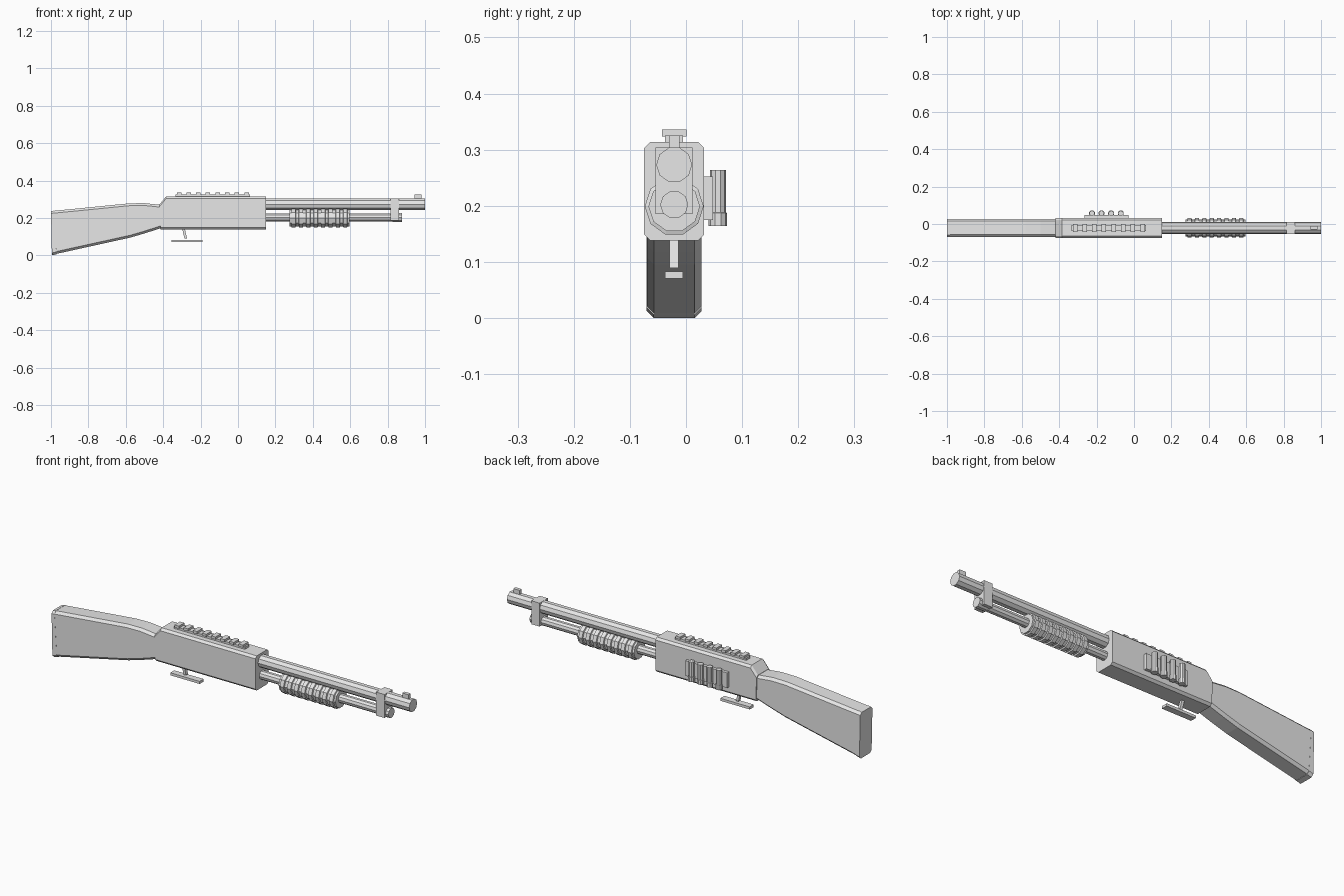
import bpy, bmesh, math
from mathutils import Vector

cube = bpy.data.objects.get("Cube")
if cube:
    bpy.data.objects.remove(cube, do_unlink=True)

CY = -0.021  # centre line of the gun

grey = bpy.data.materials.new("plain_grey")
grey.use_nodes = True
grey.diffuse_color = (0.8, 0.8, 0.8, 1)
grey.node_tree.nodes["Principled BSDF"].inputs["Base Color"].default_value = (0.8, 0.8, 0.8, 1)


def skin(name, rings):
    """Bridge a row of matching rings and cap both ends."""
    bm = bmesh.new()
    loops = [[bm.verts.new(p) for p in ring] for ring in rings]
    n = len(loops[0])
    for a, b in zip(loops, loops[1:]):
        for i in range(n):
            j = (i + 1) % n
            bm.faces.new((a[i], a[j], b[j], b[i]))
    bm.faces.new(loops[0])
    bm.faces.new(loops[-1])
    bmesh.ops.recalc_face_normals(bm, faces=bm.faces)
    mesh = bpy.data.meshes.new(name)
    bm.to_mesh(mesh)
    bm.free()
    mesh.materials.append(grey)
    obj = bpy.data.objects.new(name, mesh)
    bpy.context.collection.objects.link(obj)
    return obj


def box(name, x, y, z):
    """Box from (min, max) pairs."""
    return skin(name, [[(px, y[0], z[0]), (px, y[1], z[0]),
                        (px, y[1], z[1]), (px, y[0], z[1])] for px in x])


def lathe(name, centre, profile, axis="x", sides=10):
    """Turn (position, radius) pairs about an axis through centre."""
    rings = []
    for t, r in profile:
        ring = []
        for i in range(sides):
            a = math.tau * i / sides
            u, v = r * math.cos(a), r * math.sin(a)
            offset = (t, u, v) if axis == "x" else (v, u, t)
            ring.append(Vector(centre) + Vector(offset))
        rings.append(ring)
    return skin(name, rings)


def chamfered_loft(name, stations, half, c):
    """Loft with chamfered long edges; a station is top x, z and bottom x, z."""
    rings = []
    for tx, tz, bx, bz in stations:
        h = tz - bz
        section = [(half - c, 0), (half, c), (half, h - c), (half - c, h)]
        section += [(-y, d) for y, d in reversed(section)]
        rings.append([(tx + (bx - tx) * d / h, CY + y, tz - d) for y, d in section])
    return skin(name, rings)


# Receiver and stock
chamfered_loft("receiver", [(-0.42, 0.272, -0.415, 0.138),
                            (-0.385, 0.314, -0.385, 0.138),
                            (0.15, 0.314, 0.15, 0.138)], 0.0535, 0.011)
chamfered_loft("stock", [(-0.984, 0.238, -0.97, 0.008),
                         (-0.58, 0.278, -0.575, 0.095),
                         (-0.5, 0.279, -0.5, 0.117),
                         (-0.415, 0.27, -0.41, 0.146)], 0.0485, 0.0125)
chamfered_loft("butt_pad", [(-1, 0.236, -0.995, 0),
                            (-0.984, 0.239, -0.97, 0.006)], 0.049, 0.0125)

# Barrel, magazine tube and the clamp joining them
lathe("barrel", (0, CY, 0.273), [(0.14, 0.032), (1, 0.032)])
lathe("magazine_tube", (0, CY, 0.202), [(0.14, 0.0225), (0.83, 0.0225)])
lathe("magazine_cap", (0, CY, 0.202), [(0.825, 0.025), (0.878, 0.025)])
box("barrel_clamp", (0.815, 0.862), (CY - 0.033, CY + 0.033), (0.185, 0.304))
box("front_sight", (0.945, 0.98), (CY - 0.009, CY + 0.009), (0.295, 0.325))

# Ribbed pump grip
ribs = [(0.275, 0.046)]
for i in range(8):
    x = 0.297 + 0.0395 * i
    ribs += [(x - 0.012, 0.046), (x - 0.01, 0.0525), (x + 0.01, 0.0525), (x + 0.012, 0.046)]
ribs.append((0.595, 0.046))
lathe("pump_grip", (0, CY, 0.199), ribs)

# Top rail with teeth
box("rail_base", (-0.335, 0.065), (CY - 0.016, CY + 0.016), (0.31, 0.325))
for i in range(8):
    x = -0.315 + 0.0515 * i
    box("rail_tooth", (x - 0.012, x + 0.012), (CY - 0.022, CY + 0.022), (0.323, 0.336))

# Trigger: slanted stem over a flat bar
skin("trigger_stem", [[(x - 0.007, CY - 0.008, z), (x + 0.007, CY - 0.008, z),
                       (x + 0.007, CY + 0.008, z), (x - 0.007, CY + 0.008, z)]
                      for x, z in ((-0.292, 0.145), (-0.279, 0.089))])
box("trigger_bar", (-0.355, -0.19), (CY - 0.016, CY + 0.016), (0.07, 0.083))

# Spare shells on the left side
box("shell_holder", (-0.265, -0.03), (0.03, 0.048), (0.175, 0.252))
for i in range(4):
    lathe("spare_shell", (-0.225 + 0.0515 * i, 0.057, 0),
          [(0.164, 0.0165), (0.187, 0.0165), (0.188, 0.0145), (0.264, 0.0145)], "z")
